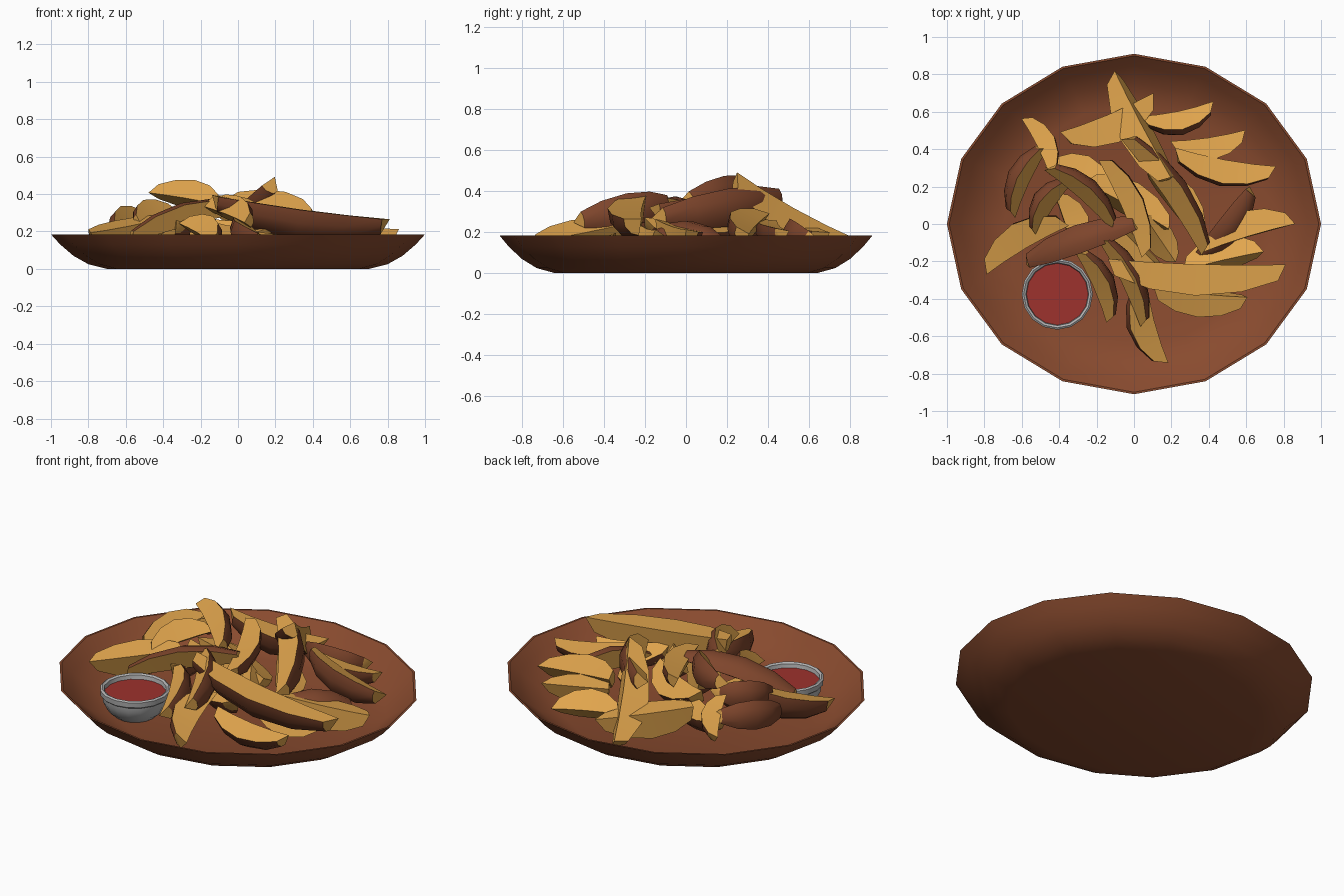
import bpy, bmesh, math
from mathutils import Vector

if "Cube" in bpy.data.objects:
    bpy.data.objects.remove(bpy.data.objects["Cube"])


def material(name, rgb):
    m = bpy.data.materials.new(name)
    m.diffuse_color = (*rgb, 1)
    m.use_nodes = True
    m.node_tree.nodes["Principled BSDF"].inputs["Base Color"].default_value = m.diffuse_color
    return m


CLAY = material("clay brown", (0.25, 0.07, 0.028))
SKIN = material("potato skin", (0.21, 0.06, 0.025))
FLESH = material("golden potato", (0.76, 0.38, 0.075))
STEEL = material("grey metal", (0.45, 0.45, 0.45))
SAUCE = material("red sauce", (0.34, 0.032, 0.026))


def finish(name, bm, mats, angle):
    bmesh.ops.recalc_face_normals(bm, faces=bm.faces)
    me = bpy.data.meshes.new(name)
    bm.to_mesh(me)
    bm.free()
    for m in mats:
        me.materials.append(m)
    ob = bpy.data.objects.new(name, me)
    bpy.context.collection.objects.link(ob)
    bpy.ops.object.select_all(action='DESELECT')
    bpy.context.view_layer.objects.active = ob
    ob.select_set(True)
    bpy.ops.object.shade_smooth_by_angle(angle=math.radians(angle))
    return ob


def lathe(name, profile, mat, sides=16, sy=1.0, at=(0, 0)):
    """Spin an (r, z) profile that starts and ends on the axis."""
    bm = bmesh.new()
    rings = []
    for r, z in profile:
        n = 1 if r == 0 else sides
        rings.append([bm.verts.new((at[0] + r * math.cos(2 * math.pi * i / sides),
                                    at[1] + r * sy * math.sin(2 * math.pi * i / sides), z))
                      for i in range(n)])
    for a, b in zip(rings, rings[1:]):
        for i in range(sides):
            j = (i + 1) % sides
            vs = [a[i % len(a)], a[j % len(a)], b[j % len(b)], b[i % len(b)]]
            bm.faces.new(list(dict.fromkeys(vs)))
    return finish(name, bm, [mat], 40)


def wedge(name, x0, y0, z0, x1, y1, z1, w, roll):
    """Potato wedge: two flat cut faces and a bulging skin; roll 0 = skin down,
    positive = skin to the left of the direction of travel, 180 = skin up."""
    p, q = Vector((x0, y0, z0)), Vector((x1, y1, z1))
    d = (q - p).normalized()
    s = Vector((0, 0, 1)).cross(d).normalized()
    u = d.cross(s)
    r = math.radians(roll)
    k = s * math.sin(r) - u * math.cos(r)
    m = d.cross(k)
    bm = bmesh.new()
    rings = []
    for t, deep, wide in ((0, .55, .5), (.22, .86, .86), (.5, 1, 1), (.78, .86, .86), (1, .55, .5)):
        # the whole wedge bows a little and its ends are cut at a slant
        apex = p.lerp(q, t) - k * w * (.42 - .1 * (1 - 4 * t * (1 - t)) * -1)
        skin = apex + d * w * .2 * (1 - 2 * t)
        rings.append([bm.verts.new(c) for c in (
            apex,
            skin + k * w * .66 * deep + m * w * .58 * wide,
            skin + k * w * .86 * deep + m * w * .25 * wide,
            skin + k * w * .86 * deep - m * w * .25 * wide,
            skin + k * w * .66 * deep - m * w * .58 * wide)])
    for a, b in zip(rings, rings[1:]):
        for i in range(5):
            f = bm.faces.new((a[i], a[(i + 1) % 5], b[(i + 1) % 5], b[i]))
            f.material_index = 1 if i in (1, 2, 3) else 0
    bm.faces.new(rings[0])
    bm.faces.new(rings[-1])
    finish(name, bm, [FLESH, SKIN], 40)


# Shallow oval plate
lathe("plate", [(0, 0), (.7, 0), (.8, .025), (.88, .07), (.95, .13), (1, .185),
                (.988, .185), (.93, .135), (.83, .06), (.70, .025), (0, .025)], CLAY, sy=.91)

# Dip bowl with sauce
lathe("dip_bowl", [(0, .025), (.11, .025), (.15, .06), (.175, .11), (.178, .14), (.188, .148),
                   (.19, .178), (.18, .185), (.168, .178), (.163, .14), (.15, .11), (0, .1)],
      STEEL, at=(-.41, -.375))
lathe("dip_sauce", [(0, .155), (.166, .155), (.16, .13), (0, .13)], SAUCE, at=(-.41, -.375))

# Wedges: start, end, width, roll
upper = [
    (-.15, -.26, .33, .80, -.29, .20, .19, -48),
    (-.13, -.05, .35, .10, -.52, .26, .14, 100),
    (-.60, -.20, .20, .02, .02, .37, .14, 160),
    (-.12, .77, .10, .18, .20, .42, .17, -25),
    (-.43, .34, .42, -.07, .02, .36, .14, 100),
    (0, .50, .37, .43, -.12, .27, .16, 90),
    (-.13, .37, .35, .10, -.15, .29, .14, 65),
    (-.58, -.03, .25, -.38, .27, .32, .14, 100),
    (-.70, .06, .22, -.52, .44, .28, .14, 105),
    (-.55, .58, .20, -.40, .28, .30, .12, 60),
]
lower = [
    (.10, -.38, .13, .60, -.43, .11, .15, -30),
    (-.02, -.30, .22, .10, -.76, .13, .17, -75),
    (-.25, -.12, .25, -.08, -.50, .15, .14, 95),
    (-.82, -.20, .15, -.38, .06, .24, .17, 60),
    (-.38, .42, .27, .12, .63, .14, .18, -50),
    (.05, .50, .20, .44, .58, .16, .15, -90),
    (.20, .38, .22, .60, .44, .17, .14, -60),
    (.20, .33, .27, .74, .23, .17, .16, -75),
    (.35, -.20, .20, .65, .18, .17, .14, -150),
    (.35, -.10, .20, .84, .05, .15, .16, 40),
    (.25, -.22, .17, .68, -.12, .13, .17, 20),
    (-.38, .18, .20, -.28, -.15, .20, .15, 40),
]
filling = [
    (-.25, .25, .20, .20, 0, .18, .17, 20),
    (-.15, 0, .17, .15, -.30, .15, .17, -30),
    (.10, .30, .20, .38, -.05, .17, .16, 30),
    (-.45, .35, .14, -.10, .20, .18, .16, 40),
    (.05, .05, .22, .22, -.20, .20, .14, 0),
]
for group, rows in (("top_wedge", upper), ("lower_wedge", lower), ("inner_wedge", filling)):
    for i, row in enumerate(rows):
        wedge(f"{group}_{i + 1}", *row)
